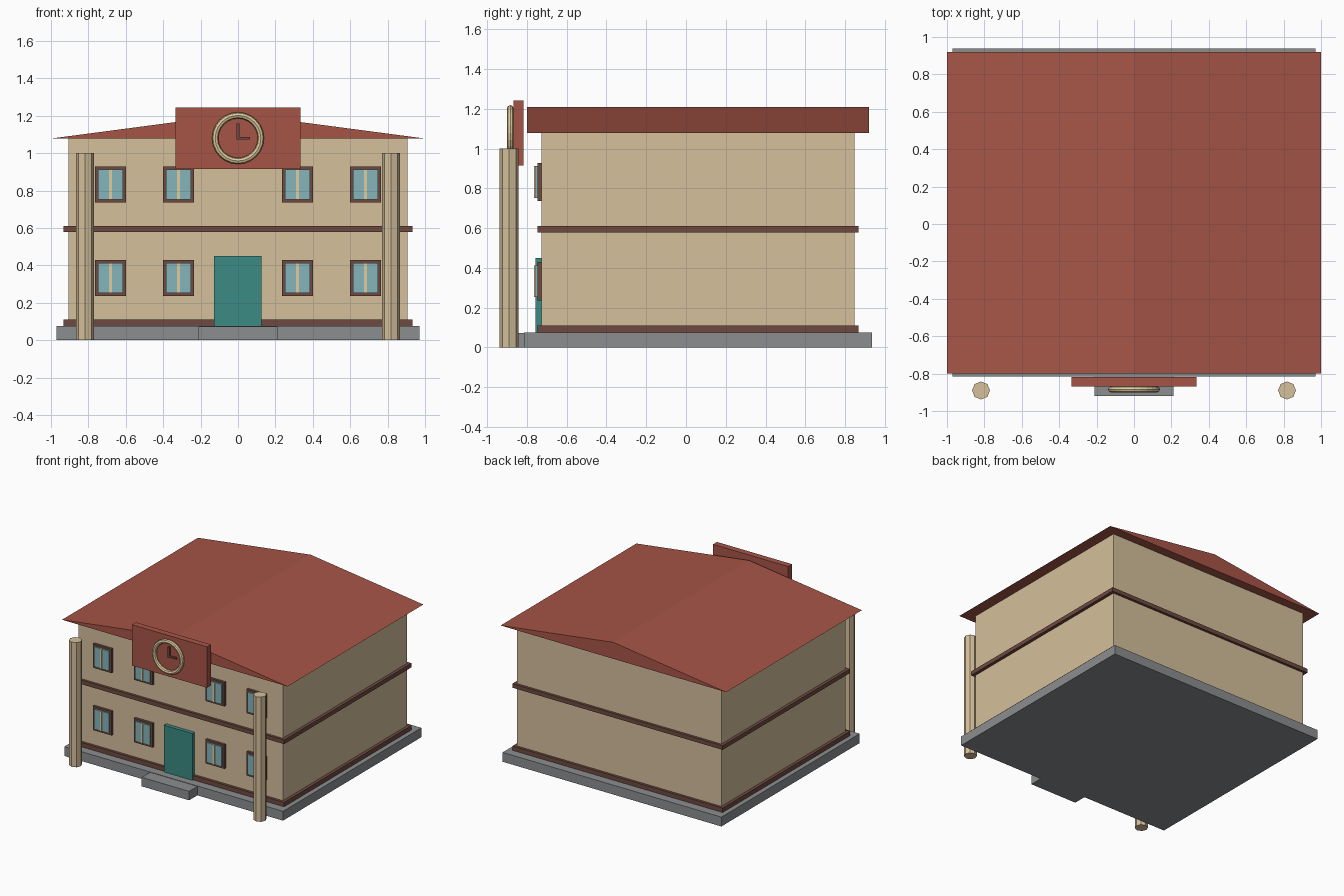
import bpy, bmesh, math
from mathutils import Matrix

if "Cube" in bpy.data.objects:
    bpy.data.objects.remove(bpy.data.objects["Cube"])


def material(name, r, g, b):
    m = bpy.data.materials.new(name)
    m.diffuse_color = [(c / 255) ** 2.2 for c in (r, g, b)] + [1]
    m.use_nodes = True
    m.node_tree.nodes["Principled BSDF"].inputs["Base Color"].default_value = m.diffuse_color
    return m


STONE = material("stone", 138, 140, 142)
WALL = material("wall", 212, 190, 154)
TRIM = material("trim", 110, 75, 66)
ROOF = material("roof", 165, 85, 72)
TEAL = material("door_teal", 62, 138, 130)
GLASS = material("glass", 132, 180, 185)
CREAM = material("cream", 222, 203, 156)


def add(name, bm, mat):
    bmesh.ops.recalc_face_normals(bm, faces=bm.faces)
    me = bpy.data.meshes.new(name)
    bm.to_mesh(me)
    bm.free()
    me.materials.append(mat)
    ob = bpy.data.objects.new(name, me)
    bpy.context.collection.objects.link(ob)
    return ob


def box(name, x, y, z, mat):
    """Box from (min, max) ranges along each axis."""
    bm = bmesh.new()
    size = [b - a for a, b in (x, y, z)]
    mid = [(a + b) / 2 for a, b in (x, y, z)]
    bmesh.ops.create_cube(bm, size=1, matrix=Matrix.Translation(mid) @ Matrix.Diagonal((*size, 1)))
    return add(name, bm, mat)


# Foundation and entrance step
box("foundation", (-.97, .97), (-.815, .937), (0, .075), STONE)
box("entrance_step", (-.21, .21), (-.92, -.80), (0, .072), STONE)

# Walls with two trim bands
box("walls", (-.907, .907), (-.727, .847), (.07, 1.085), WALL)
for name, z in (("base_trim", (.075, .11)), ("floor_trim", (.577, .61))):
    box(name, (-.932, .932), (-.747, .867), z, TRIM)

# Low gable roof, extruded along y
bm = bmesh.new()
gable = bm.faces.new([bm.verts.new(p) for p in ((-1, -.8, 1.078), (1, -.8, 1.078), (0, -.8, 1.21))])
ext = bmesh.ops.extrude_face_region(bm, geom=[gable], use_keep_orig=True)
bmesh.ops.translate(bm, vec=(0, 1.72, 0), verts=[v for v in ext["geom"] if isinstance(v, bmesh.types.BMVert)])
add("roof", bm, ROOF)

# Door
box("door", (-.128, .125), (-.757, -.72), (.075, .45), TEAL)

# Windows: frame, pane and mullion
for row, z in (("lower", .333), ("upper", .833)):
    for i, x in enumerate((-.682, -.318, .318, .682), 1):
        for part, w, h, y, mat in (("frame", .083, .096, -.747, TRIM),
                                   ("pane", .066, .08, -.757, GLASS),
                                   ("mullion", .007, .08, -.764, CREAM)):
            box(f"{row}_window_{part}_{i}", (x - w, x + w), (y, -.72), (z - h, z + h), mat)

# Eight-sided front columns
for side, x in (("left", -.818), ("right", .818)):
    bm = bmesh.new()
    bmesh.ops.create_cone(bm, cap_ends=True, segments=8, radius1=.048, radius2=.048, depth=1,
                          matrix=Matrix.Translation((x, -.89, .5)))
    add(f"{side}_column", bm, WALL)

# Clock board, ring and hands
box("clock_board", (-.333, .333), (-.868, -.818), (.915, 1.243), ROOF)
bpy.ops.mesh.primitive_torus_add(location=(0, -.884, 1.08), rotation=(math.pi / 2, 0, 0),
                                 major_segments=24, minor_segments=8,
                                 major_radius=.122, minor_radius=.017)
ring = bpy.context.object
ring.name = "clock_ring"
ring.data.materials.append(CREAM)
for p in ring.data.polygons:
    p.use_smooth = False
box("minute_hand", (-.007, .007), (-.88, -.86), (1.073, 1.157), TRIM)
box("hour_hand", (-.005, .065), (-.878, -.86), (1.073, 1.087), TRIM)
